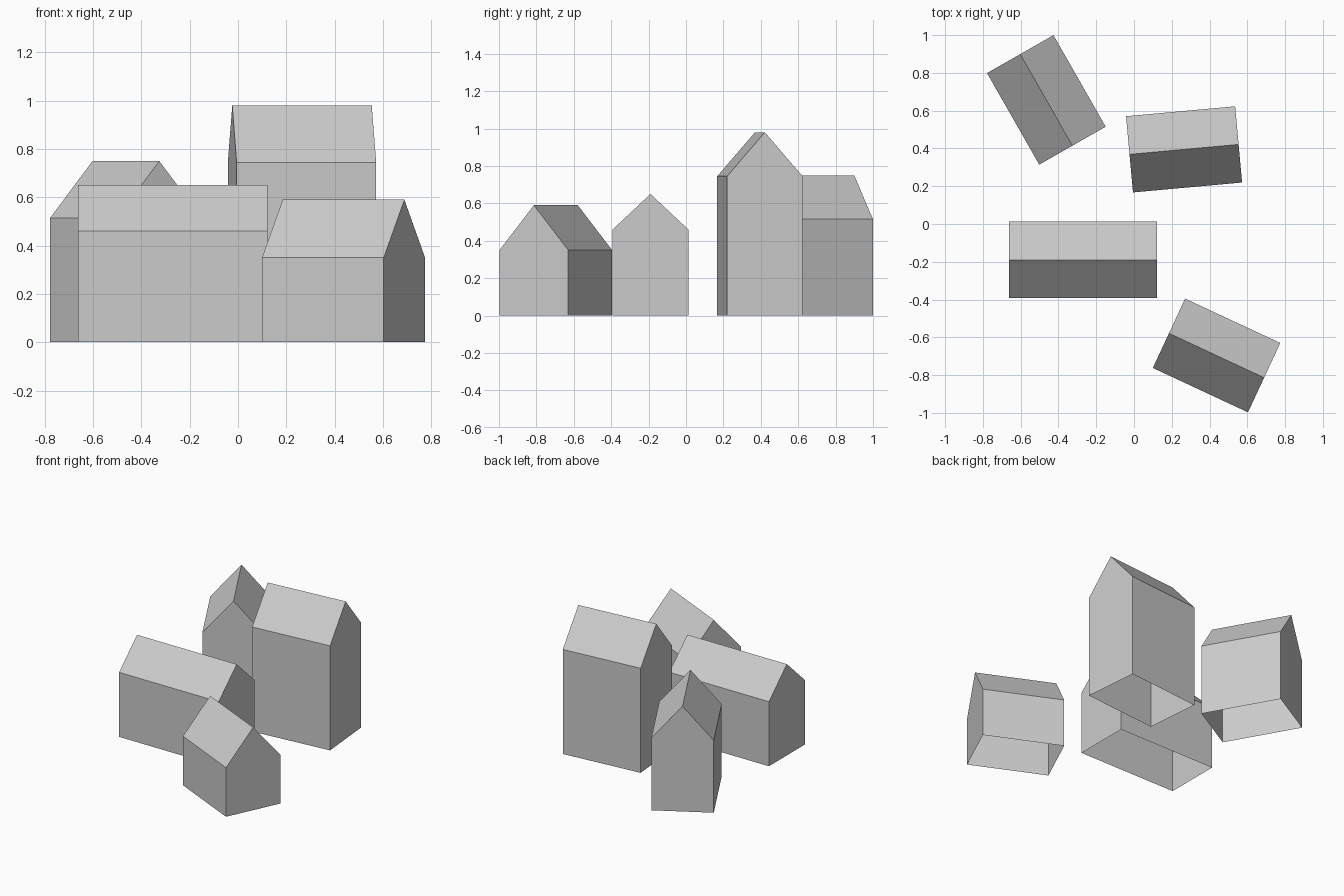
import bpy
import math

cube = bpy.data.objects.get("Cube")
if cube:
    bpy.data.objects.remove(cube, do_unlink=True)

# Single plain grey for every building
grey = bpy.data.materials.new("light grey")
grey.use_nodes = True
COLOUR = (0.6, 0.6, 0.6, 1.0)
grey.diffuse_color = COLOUR
grey.node_tree.nodes["Principled BSDF"].inputs["Base Color"].default_value = COLOUR


def house(name, centre, length, eave, ridge, angle, width=0.405):
    """Gabled shell with an open floor, its ridge running along local x."""
    half = width / 2
    profile = [(-half, 0), (-half, eave), (0, ridge), (half, eave), (half, 0)]
    n = len(profile)
    verts = [(x, y, z) for x in (-length / 2, length / 2) for y, z in profile]
    # Walls and roof slopes, then the two gable ends
    faces = [(i, i + n, i + n + 1, i + 1) for i in range(n - 1)]
    faces += [tuple(range(n)), tuple(reversed(range(n, 2 * n)))]
    mesh = bpy.data.meshes.new(name)
    mesh.from_pydata(verts, [], faces)
    mesh.materials.append(grey)
    obj = bpy.data.objects.new(name, mesh)
    obj.location = (*centre, 0)
    obj.rotation_euler.z = math.radians(angle)
    bpy.context.collection.objects.link(obj)


house("long_house", (-0.27, -0.19), 0.785, 0.46, 0.65, 0)
house("low_house", (0.437, -0.696), 0.556, 0.35, 0.59, -25)
house("tall_house", (0.265, 0.395), 0.58, 0.745, 0.98, 5.2)
house("back_house", (-0.464, 0.657), 0.558, 0.515, 0.75, -60.3)
